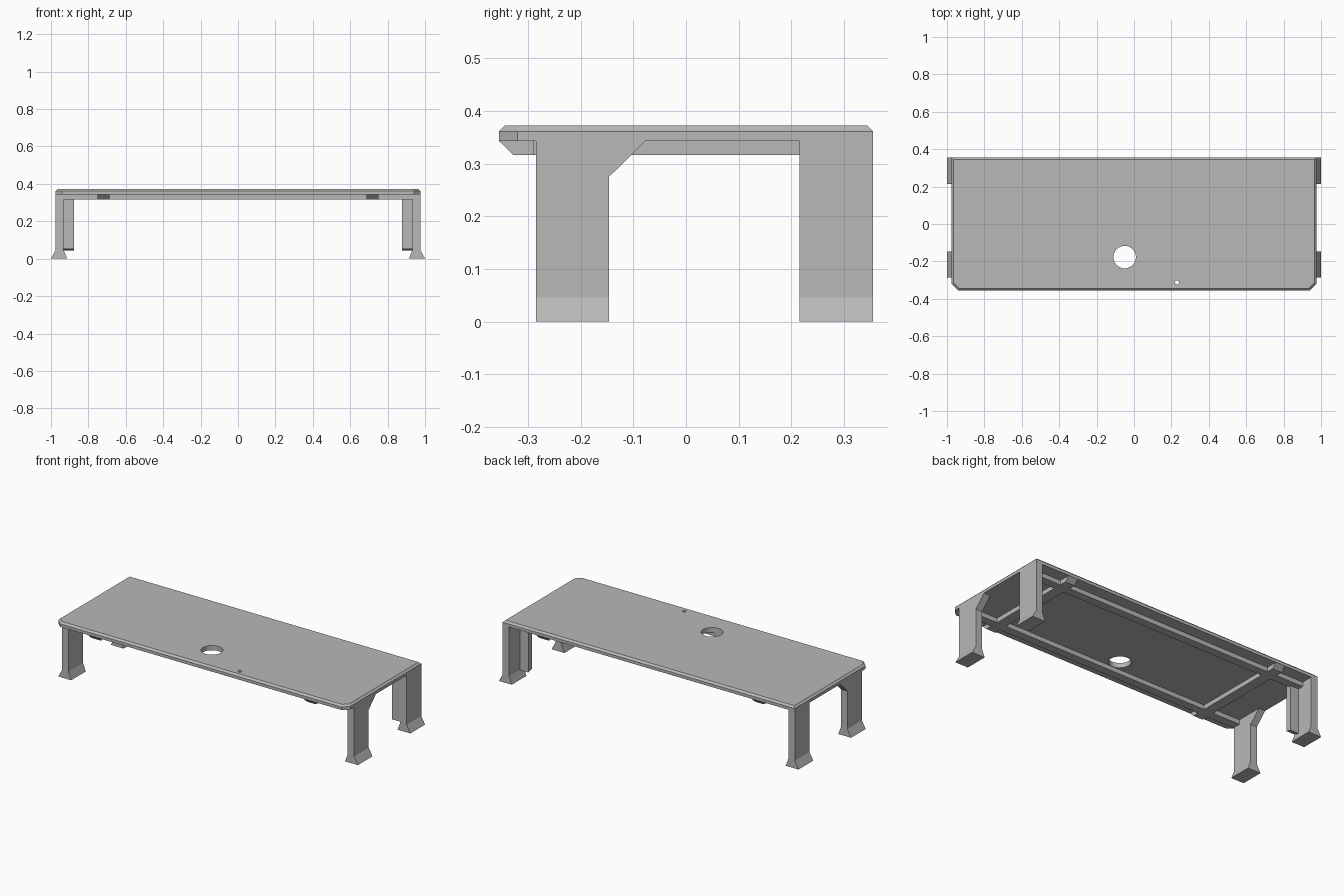
import bpy, bmesh
from mathutils import Vector

if "Cube" in bpy.data.objects:
    bpy.data.objects.remove(bpy.data.objects["Cube"])

grey = bpy.data.materials.new("grey")
grey.diffuse_color = (0.48, 0.48, 0.48, 1)
grey.use_nodes = True
grey.node_tree.nodes["Principled BSDF"].inputs["Base Color"].default_value = grey.diffuse_color

UNDER, RIB_Z, EDGE_Z, TOP = 0.343, 0.316, 0.361, 0.372


def loft(name, loops):
    """Solid skinned through matching closed loops of points."""
    bm = bmesh.new()
    rings = [[bm.verts.new(p) for p in loop] for loop in loops]
    n = len(rings[0])
    for a, b in zip(rings, rings[1:]):
        for i in range(n):
            j = (i + 1) % n
            bm.faces.new((a[i], a[j], b[j], b[i]))
    bm.faces.new(rings[0])
    bm.faces.new(rings[-1])
    bmesh.ops.recalc_face_normals(bm, faces=bm.faces)
    mesh = bpy.data.meshes.new(name)
    bm.to_mesh(mesh)
    bm.free()
    mesh.materials.append(grey)
    ob = bpy.data.objects.new(name, mesh)
    bpy.context.collection.objects.link(ob)
    return ob


def rect(x0, x1, y0, y1, z):
    return [(x0, y0, z), (x1, y0, z), (x1, y1, z), (x0, y1, z)]


def extrude_x(name, profile, x0, x1):
    """Extrude a (y, z) profile along x."""
    return loft(name, [[(x, y, z) for y, z in profile] for x in (x0, x1)])


def outline(inset, z):
    """Board outline with the two front corners cut off."""
    x, y, c = 0.975 - inset, 0.355 - inset, 0.035 - inset * 0.6
    return [(-x, y, z), (-x, -y + c, z), (-x + c, -y, z),
            (x - c, -y, z), (x, -y + c, z), (x, y, z)]


# Board with a bevelled upper rim
board = loft("board", [outline(0, UNDER), outline(0, EDGE_Z), outline(0.011, TOP)])

# Round cable hole and small pin hole
for name, x, y, r, sides in (("cable_hole_cutter", -0.05, -0.177, 0.06, 48),
                             ("pin_hole_cutter", 0.23, -0.312, 0.011, 20)):
    bpy.ops.mesh.primitive_cylinder_add(vertices=sides, radius=r, depth=0.2,
                                        location=(x, y, 0.36))
    cutter = bpy.context.object
    cutter.name = name
    cutter.hide_render = True
    cutter.display_type = 'WIRE'
    cutter.data.materials.append(grey)
    cut = board.modifiers.new(name, 'BOOLEAN')
    cut.operation = 'DIFFERENCE'
    cut.solver = 'EXACT'
    cut.object = cutter

# Long ribs under the board
for name, y in (("front_rib", -0.264), ("back_rib", 0.26)):
    extrude_x(name, [(y - 0.025, RIB_Z), (y + 0.025, RIB_Z),
                     (y + 0.025, UNDER), (y - 0.025, UNDER)], -0.932, 0.932)

for side, s in (("left", -1), ("right", 1)):
    # Cross rib with sloped ends
    extrude_x(side + "_cross_rib",
              [(-0.355, UNDER), (-0.327, RIB_Z), (0.327, RIB_Z), (0.355, UNDER)],
              s * 0.687, s * 0.75)

    # Front leg with a diagonal brace, back leg straight
    extrude_x(side + "_front_leg",
              [(-0.285, 0.046), (-0.146, 0.046), (-0.146, 0.275),
               (-0.077, UNDER), (-0.285, UNDER)], s * 0.932, s * 0.975)
    extrude_x(side + "_back_leg",
              [(0.215, 0.046), (0.355, 0.046), (0.355, UNDER), (0.215, UNDER)],
              s * 0.932, s * 0.975)

    # Flared feet
    for end, y0, y1 in (("front", -0.285, -0.146), ("back", 0.215, 0.355)):
        loft(f"{side}_{end}_foot", [rect(s * 0.914, s * 1.0, y0, y1, 0),
                                    rect(s * 0.932, s * 0.975, y0, y1, 0.046)])

    # Stiffening flange on the inner front edge of the back leg
    extrude_x(side + "_back_flange",
              [(0.215, 0.053), (0.25, 0.043), (0.25, UNDER), (0.215, UNDER)],
              s * 0.877, s * 0.932)
